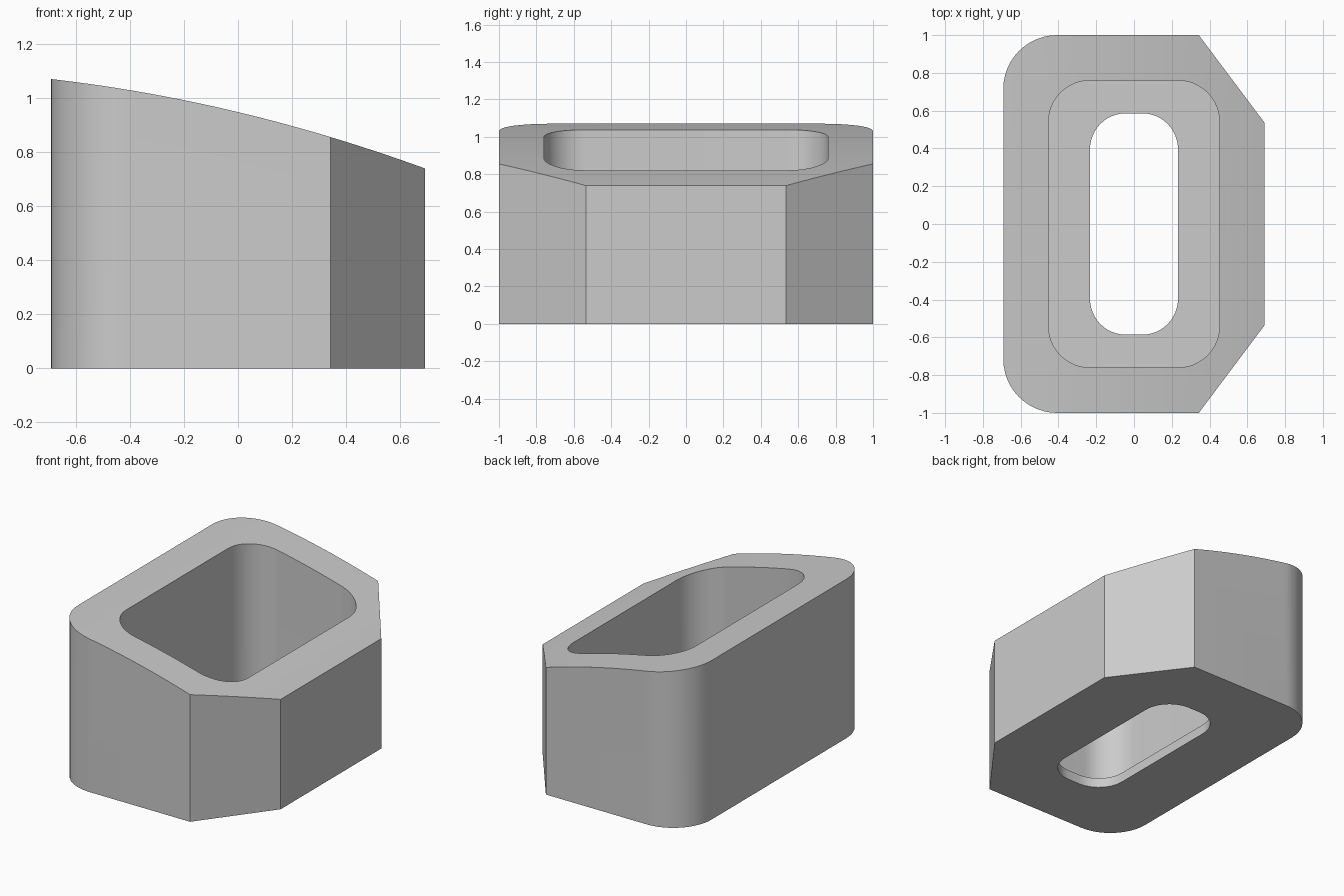
import bpy, bmesh, math
from mathutils import Vector

if "Cube" in bpy.data.objects:
    bpy.data.objects.remove(bpy.data.objects["Cube"])


def prism(name, points, direction):
    """Solid made by extruding a closed 3D outline along a direction."""
    bm = bmesh.new()
    face = bm.faces.new([bm.verts.new(p) for p in points])
    new = bmesh.ops.extrude_face_region(bm, geom=[face])["geom"]
    bmesh.ops.translate(bm, vec=Vector(direction),
                        verts=[v for v in new if isinstance(v, bmesh.types.BMVert)])
    bmesh.ops.recalc_face_normals(bm, faces=bm.faces)
    mesh = bpy.data.meshes.new(name)
    bm.to_mesh(mesh)
    bm.free()
    obj = bpy.data.objects.new(name, mesh)
    bpy.context.collection.objects.link(obj)
    return obj


def arc(cx, cy, r, start, z, n=12):
    """Quarter-circle corner, counter-clockwise from the start angle."""
    return [(cx + r * math.cos(math.radians(start + 90 * i / n)),
             cy + r * math.sin(math.radians(start + 90 * i / n)), z)
            for i in range(n + 1)]


def rounded_slot(name, hx, hy, r, z0, z1):
    pts = (arc(hx - r, hy - r, r, 0, z0) + arc(r - hx, hy - r, r, 90, z0)
           + arc(r - hx, r - hy, r, 180, z0) + arc(hx - r, r - hy, r, 270, z0))
    return prism(name, pts, (0, 0, z1 - z0))


# Outer body: rounded on the left, chamfered on the right
HX, R = 0.692, 0.285
outline = ([(HX, -0.535, 0), (HX, 0.535, 0), (0.343, 1, 0)]
           + arc(R - HX, 1 - R, R, 90, 0) + arc(R - HX, R - 1, R, 180, 0)
           + [(0.343, -1, 0)])
body = prism("housing_body", outline, (0, 0, 1.3))

# Cutter for the curved, sloping top
N = 20
xs = [-0.75 + 1.5 * i / N for i in range(N + 1)]
slope = [(x, -1.2, 0.948 - 0.239 * x - 0.09 * x * x) for x in xs]
cutters = [
    prism("top_cutter", slope + [(0.75, -1.2, 1.6), (-0.75, -1.2, 1.6)], (0, 2.4, 0)),
    # Wide pocket above a thin floor lip, and the slot through the floor
    rounded_slot("pocket_cutter", 0.453, 0.76, 0.22, 0.065, 1.5),
    rounded_slot("slot_cutter", 0.233, 0.586, 0.19, -0.2, 0.5),
]

bpy.context.view_layer.objects.active = body
body.select_set(True)
for cutter in cutters:
    mod = body.modifiers.new(cutter.name, 'BOOLEAN')
    mod.operation = 'DIFFERENCE'
    mod.solver = 'EXACT'
    mod.object = cutter
    bpy.ops.object.modifier_apply(modifier=mod.name)
    bpy.data.objects.remove(cutter)

# Plain grey finish, smooth curves with sharp edges
grey = bpy.data.materials.new("plain grey")
grey.diffuse_color = (0.6, 0.6, 0.6, 1)
grey.use_nodes = True
grey.node_tree.nodes["Principled BSDF"].inputs["Base Color"].default_value = grey.diffuse_color
body.data.materials.clear()
body.data.materials.append(grey)
for poly in body.data.polygons:
    poly.material_index = 0
bpy.ops.object.select_all(action='DESELECT')
body.select_set(True)
bpy.ops.object.shade_smooth_by_angle(angle=math.radians(30))
